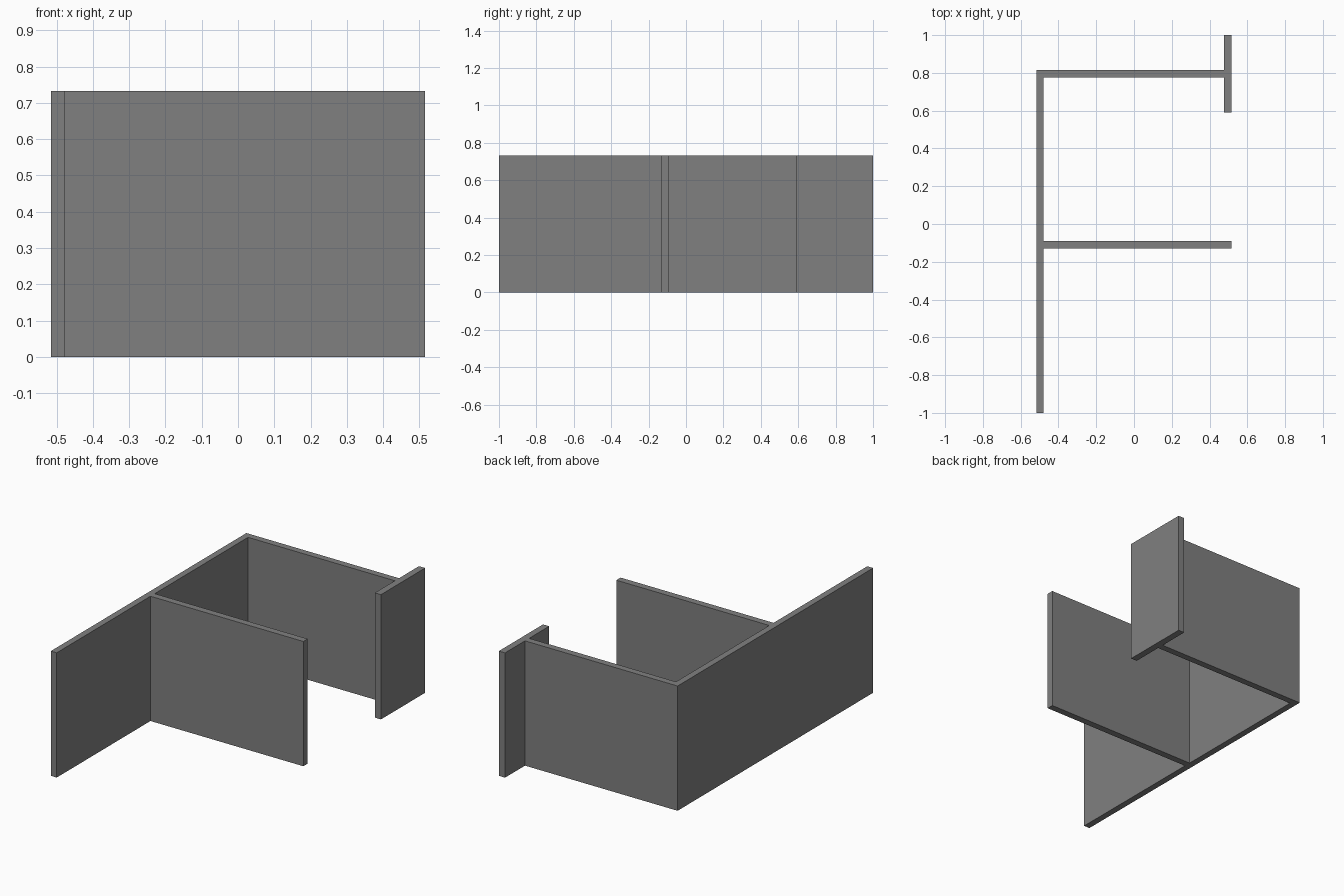
import bpy

if "Cube" in bpy.data.objects:
    bpy.data.objects.remove(bpy.data.objects["Cube"])

HEIGHT = 0.733

# Single grey for all the walls
grey = bpy.data.materials.new("wall_grey")
grey.diffuse_color = (0.216, 0.216, 0.216, 1.0)
grey.use_nodes = True
grey.node_tree.nodes["Principled BSDF"].inputs["Base Color"].default_value = grey.diffuse_color


def wall(name, x0, x1, y0, y1):
    """Upright slab standing on the ground between the given x and y limits."""
    bpy.ops.mesh.primitive_cube_add(
        size=1, location=((x0 + x1) / 2, (y0 + y1) / 2, HEIGHT / 2))
    ob = bpy.context.object
    ob.name = name
    ob.scale = (x1 - x0, y1 - y0, HEIGHT)
    bpy.ops.object.transform_apply(location=False, rotation=False, scale=True)
    ob.data.materials.append(grey)
    return ob


# Long side wall, two cross walls, and the short end wall capping the rear one
wall("long_side_wall", -0.516, -0.478, -1.0, 0.815)
wall("rear_cross_wall", -0.478, 0.476, 0.776, 0.815)
wall("middle_cross_wall", -0.478, 0.516, -0.13, -0.09)
wall("short_end_wall", 0.476, 0.516, 0.59, 1.0)
